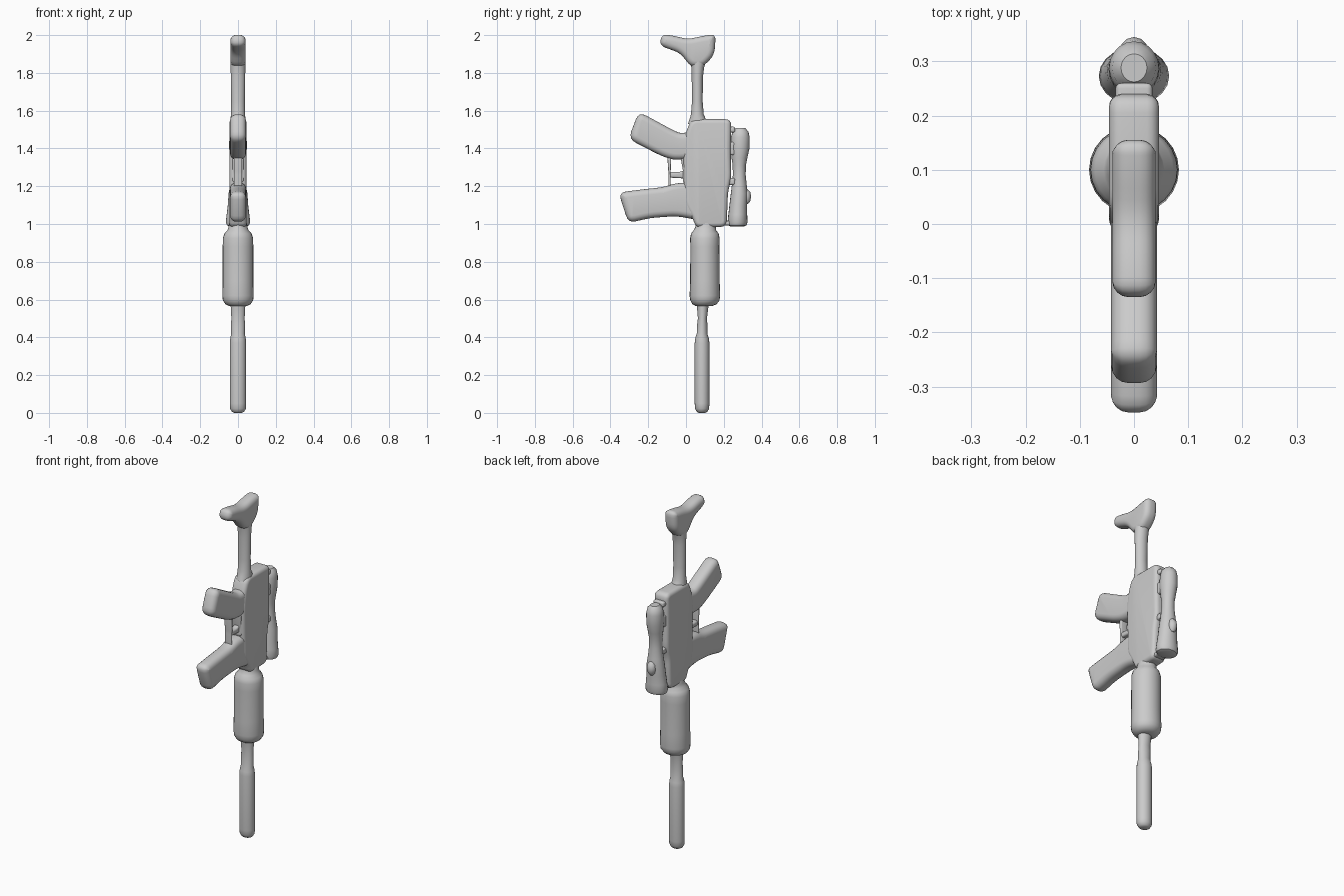
import bpy, bmesh, math
from mathutils import Vector

def finish(name, bm):
    bmesh.ops.recalc_face_normals(bm, faces=bm.faces)
    me = bpy.data.meshes.new(name)
    bm.to_mesh(me)
    bm.free()
    ob = bpy.data.objects.new(name, me)
    bpy.context.collection.objects.link(ob)
    bpy.ops.object.select_all(action='DESELECT')
    ob.select_set(True)
    bpy.context.view_layer.objects.active = ob
    bpy.ops.object.shade_smooth_by_angle(angle=math.radians(40))
    return ob

def skin(name, rings):
    """Join equal-length rings of points and cap both ends."""
    bm = bmesh.new()
    vs = [[bm.verts.new(p) for p in r] for r in rings]
    n = len(vs[0])
    for a, b in zip(vs, vs[1:]):
        for i in range(n):
            j = (i + 1) % n
            bm.faces.new((a[i], a[j], b[j], b[i]))
    caps = [bm.faces.new(vs[0]), bm.faces.new(vs[-1])]
    bmesh.ops.triangulate(bm, faces=caps)
    return finish(name, bm)

def turned(name, profile, n=20):
    """Elliptical rings stacked in z: (z, centre y, x radius, y radius)."""
    return skin(name, [[(rx * math.cos(2 * math.pi * i / n),
                         cy + ry * math.sin(2 * math.pi * i / n), z)
                        for i in range(n)] for z, cy, rx, ry in profile])

def rounded(pts, r, seg=4):
    out, n = [], len(pts)
    for i in range(n):
        p, a, b = Vector(pts[i]), Vector(pts[i - 1]), Vector(pts[(i + 1) % n])
        d1, d2 = a - p, b - p
        q1 = p + d1.normalized() * min(r, d1.length * .45)
        q2 = p + d2.normalized() * min(r, d2.length * .45)
        for k in range(seg + 1):
            t = k / seg
            out.append(q1 * (1 - t) ** 2 + p * 2 * t * (1 - t) + q2 * t * t)
    return out

def slab(name, outline, half, bevel, corner, seg=4):
    """Side outline (y, z) thickened along x with rounded rims."""
    pts = rounded(outline, corner)
    n = len(pts)
    area = sum(pts[i - 1].cross(pts[i]) for i in range(n))
    sign = 1 if area > 0 else -1
    inward = []
    for i in range(n):
        t = (pts[(i + 1) % n] - pts[i - 1]).normalized()
        inward.append(Vector((-t.y, t.x)) * sign)
    rings = []
    for k in range(-seg, seg + 1):
        levels = [(k, math.copysign(1, k))] if k else [(0, -1), (0, 1)]
        for lv, s in levels:
            a = math.pi / 2 * abs(lv) / seg
            x = s * (half - bevel + bevel * math.sin(a))
            ins = bevel * (1 - math.cos(a))
            rings.append([(x, *(p + v * ins)) for p, v in zip(pts, inward)])
    return skin(name, rings)

# barrel with thick muzzle sleeve and narrow neck
turned("barrel", [(0, .085, .02, .018), (.006, .085, .032, .028), (.022, .085, .042, .037),
                  (.05, .085, .043, .039), (.37, .085, .043, .039), (.395, .085, .041, .036),
                  (.42, .085, .036, .028), (.47, .086, .037, .027), (.50, .087, .035, .024),
                  (.55, .088, .038, .029), (.60, .09, .04, .035)])

# handguard
turned("handguard", [(.565, .095, .045, .042), (.575, .098, .066, .064), (.595, .1, .08, .077),
                     (.62, .1, .083, .081), (.70, .1, .081, .078), (.88, .1, .081, .077),
                     (.925, .1, .08, .078), (.95, .1, .072, .073), (.966, .1, .056, .06),
                     (.985, .105, .05, .055), (1.03, .11, .04, .055)], 24)

# receiver body
slab("receiver", [(.03, 1.555), (.0, 1.49), (-.015, 1.40), (-.008, 1.10), (.035, 1.03), (.055, .98),
                  (.215, .985), (.222, 1.17), (.24, 1.24), (.237, 1.38), (.24, 1.555)],
     .046, .022, .035)

# pistol grip
slab("grip", [(.06, 1.50), (-.02, 1.478), (-.06, 1.492), (-.25, 1.595), (-.305, 1.45),
              (-.13, 1.36), (-.06, 1.337), (.06, 1.35)], .042, .032, .045)

# curved magazine
slab("magazine", [(.07, 1.225), (-.06, 1.215), (-.12, 1.195), (-.24, 1.182), (-.357, 1.167),
                  (-.305, 1.005), (-.19, 1.032), (-.05, 1.042), (.07, 1.02)], .042, .032, .04)

# trigger guard and trigger
slab("trigger_guard", [(-.093, 1.17), (-.082, 1.17), (-.082, 1.25), (-.078, 1.36), (-.1, 1.37),
                       (-.093, 1.27)], .022, .005, .01)
slab("trigger", [(.01, 1.24), (-.09, 1.246), (-.09, 1.277), (-.04, 1.274), (.01, 1.29)],
     .018, .01, .012)
slab("trigger_root", [(.01, 1.22), (-.018, 1.22), (-.014, 1.27), (-.028, 1.35), (.01, 1.36)],
     .03, .012, .015)

# stock tube flaring into the receiver
turned("stock_tube", [(1.53, .065, .04, .055), (1.555, .062, .04, .043), (1.58, .06, .037, .034),
                      (1.65, .06, .036, .028), (1.78, .06, .038, .03), (1.83, .062, .039, .034),
                      (1.87, .065, .04, .045)])

# shoulder stock
slab("shoulder_stock", [(-.128, 2.004), (-.14, 1.945), (-.03, 1.905), (.025, 1.832), (.09, 1.832),
                        (.15, 1.895), (.158, 2.004), (.1, 1.998), (.01, 1.978), (-.07, 1.998)],
     .04, .03, .035)

# scope running alongside the receiver
turned("scope", [(.988, .272, .045, .038), (.993, .272, .058, .048), (1.01, .273, .065, .053),
                 (1.05, .274, .06, .05), (1.10, .277, .054, .047), (1.16, .282, .05, .045),
                 (1.20, .282, .043, .04), (1.26, .282, .036, .034), (1.31, .282, .036, .035),
                 (1.35, .283, .041, .042), (1.40, .286, .047, .05), (1.46, .288, .046, .049),
                 (1.49, .288, .04, .042), (1.507, .288, .024, .026)])
turned("scope_knob", [(1.105, .315, .012, .012), (1.12, .318, .022, .022), (1.145, .319, .026, .026),
                      (1.17, .318, .022, .022), (1.185, .315, .01, .01)], 12)

# scope mounts, repeated along the receiver
for i, (z, h) in enumerate([(1.005, .012), (1.225, .018), (1.40, .035), (1.50, .015)]):
    slab(f"scope_mount_{i + 1}", [(.19, z - h), (.26, z - h), (.26, z + h), (.19, z + h)],
         .034, .01, .01)
